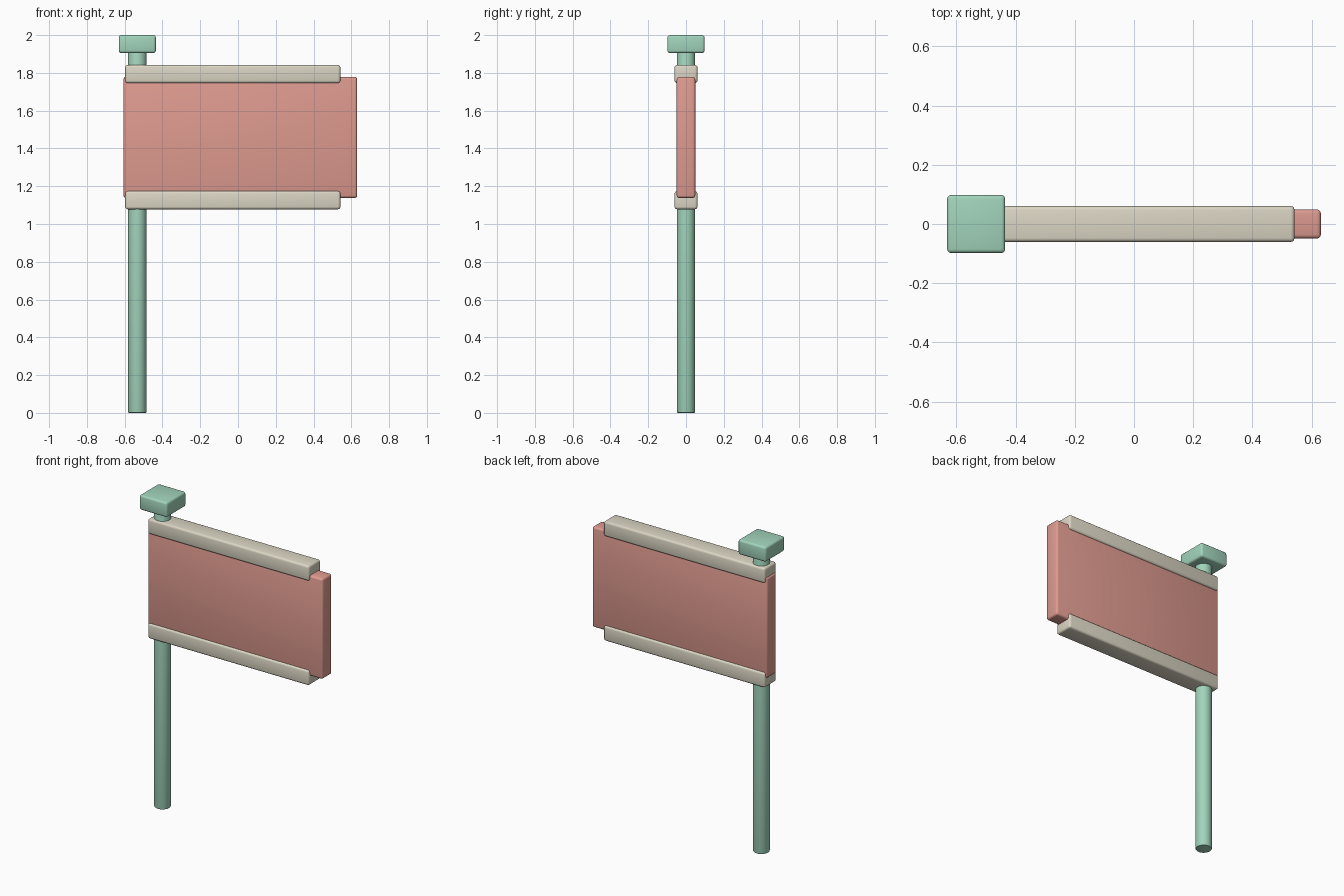
import bpy

if "Cube" in bpy.data.objects:
    bpy.data.objects.remove(bpy.data.objects["Cube"])


def material(name, color):
    m = bpy.data.materials.new(name)
    m.diffuse_color = (*color, 1)
    m.use_nodes = True
    m.node_tree.nodes["Principled BSDF"].inputs["Base Color"].default_value = m.diffuse_color
    return m


green = material("mint", (0.36, 0.66, 0.50))
red = material("coral", (0.74, 0.33, 0.28))
cream = material("cream", (0.71, 0.67, 0.55))


def finish(name, mat, bevel):
    """Round the edges, smooth the shading and colour the active object."""
    ob = bpy.context.object
    ob.name = name
    ob.data.materials.append(mat)
    mod = ob.modifiers.new("bevel", 'BEVEL')
    mod.width = bevel
    mod.segments = 3
    mod.limit_method = 'ANGLE'
    mod.angle_limit = 0.9
    bpy.ops.object.modifier_apply(modifier=mod.name)
    bpy.ops.object.shade_smooth_by_angle()
    return ob


def box(name, x0, x1, half_y, z0, z1, mat, bevel):
    bpy.ops.mesh.primitive_cube_add(size=1, location=((x0 + x1) / 2, 0, (z0 + z1) / 2))
    bpy.context.object.scale = (x1 - x0, half_y * 2, z1 - z0)
    bpy.ops.object.transform_apply(location=False, rotation=False, scale=True)
    return finish(name, mat, bevel)


# Round pole running from the floor up into the cap
bpy.ops.mesh.primitive_cylinder_add(vertices=32, radius=0.0487, depth=1.93,
                                    location=(-0.533, 0, 0.965))
finish("pole", green, 0.006)

# Square cap on the pole
box("pole_cap", -0.631, -0.435, 0.098, 1.905, 2.0, green, 0.013)

# Banner panel with a rail along its top and bottom edges
box("panel", -0.606, 0.631, 0.049, 1.138, 1.779, red, 0.013)
for name, z in (("bottom_rail", 1.078), ("top_rail", 1.746)):
    box(name, -0.597, 0.542, 0.0605, z, z + 0.096, cream, 0.013)
